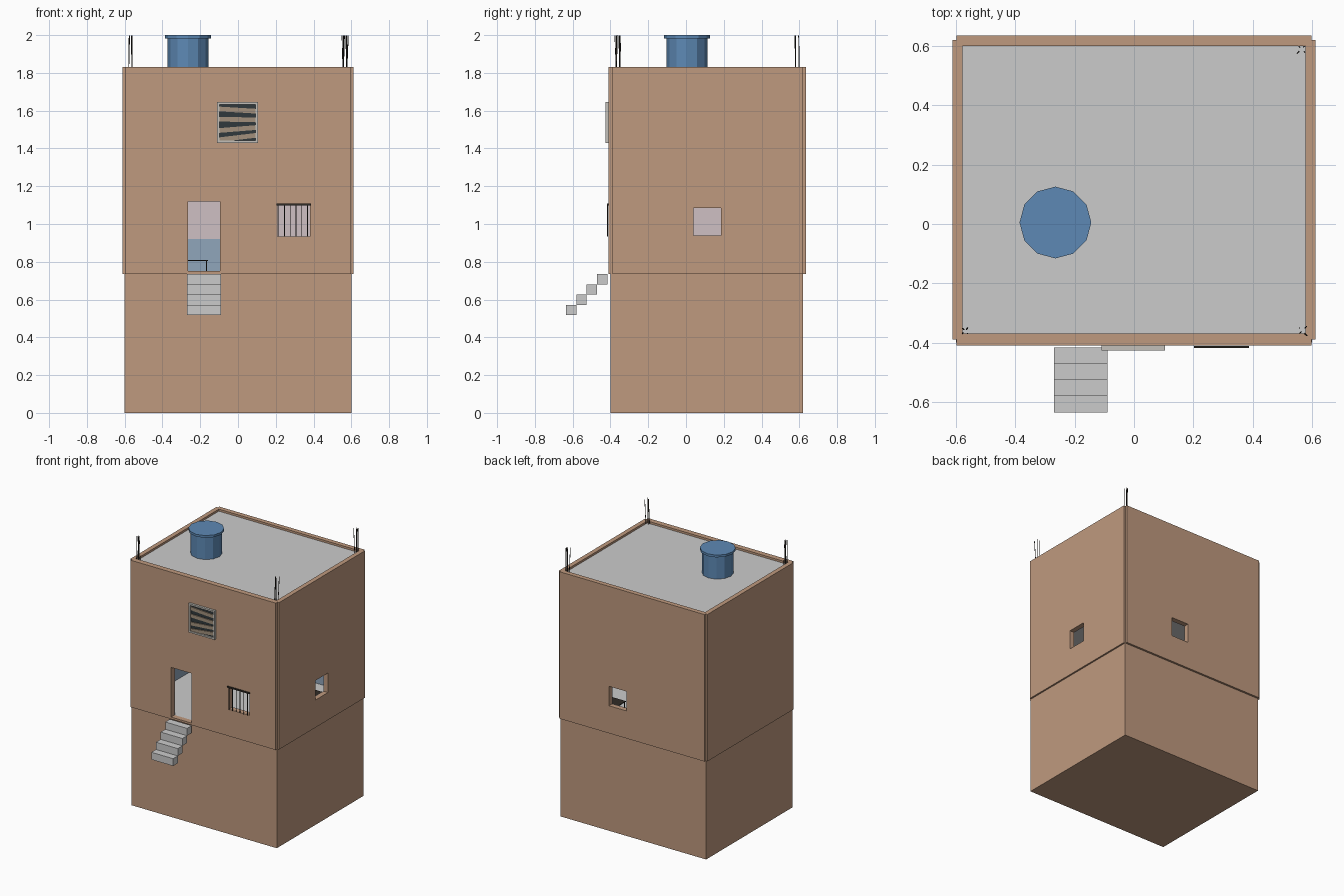
import bpy, bmesh, math, random
from mathutils import Vector

if "Cube" in bpy.data.objects:
    bpy.data.objects.remove(bpy.data.objects["Cube"])

random.seed(4)


def mat(name, rgb):
    m = bpy.data.materials.new(name)
    m.diffuse_color = (*rgb, 1)
    m.use_nodes = True
    m.node_tree.nodes["Principled BSDF"].inputs["Base Color"].default_value = m.diffuse_color
    return m


PLASTER = mat("plaster", (0.52, 0.32, 0.21))
BLUE = mat("tank_blue", (0.11, 0.25, 0.46))
DADO = mat("dado_blue", (0.28, 0.38, 0.50))
PINK = mat("pale_pink", (0.62, 0.53, 0.55))
DARK = mat("dark_iron", (0.03, 0.025, 0.02))
GLASS = mat("dark_pane", (0.03, 0.04, 0.045))
WOOD = mat("board", (0.36, 0.28, 0.20))
FRAME = mat("frame", (0.55, 0.53, 0.49))


def finish(bm, name, m):
    bmesh.ops.recalc_face_normals(bm, faces=bm.faces)
    me = bpy.data.meshes.new(name)
    bm.to_mesh(me)
    bm.free()
    ob = bpy.data.objects.new(name, me)
    bpy.context.collection.objects.link(ob)
    if m:
        me.materials.append(m)
    return ob


def add_box(bm, x0, x1, y0, y1, z0, z1):
    vs = bmesh.ops.create_cube(bm, size=1)["verts"]
    for v in vs:
        v.co = Vector(((x0 + x1) / 2 + v.co.x * (x1 - x0),
                       (y0 + y1) / 2 + v.co.y * (y1 - y0),
                       (z0 + z1) / 2 + v.co.z * (z1 - z0)))
    return vs


def boxes(name, m, *dims):
    bm = bmesh.new()
    for d in dims:
        add_box(bm, *d)
    return finish(bm, name, m)


def cut(ob, *holes):
    for h in holes:
        c = boxes("cutter", None, h)
        c.hide_render = True
        mod = ob.modifiers.new("hole", "BOOLEAN")
        mod.operation, mod.solver, mod.object = "DIFFERENCE", "EXACT", c
        bpy.context.view_layer.objects.active = ob
        bpy.ops.object.modifier_apply(modifier=mod.name)
        bpy.data.objects.remove(c)


def rod(bm, a, b, r, sides=5):
    a, b = Vector(a), Vector(b)
    d = b - a
    vs = bmesh.ops.create_cone(bm, cap_ends=True, segments=sides, radius1=r,
                               radius2=r, depth=d.length)["verts"]
    q = Vector((0, 0, 1)).rotation_difference(d)
    for v in vs:
        v.co = q @ v.co + (a + b) / 2


# Openings: door, barred window, back window, side window
DOOR = (-0.265, -0.095, -0.5, -0.3, 0.75, 1.12)
BARRED = (0.21, 0.38, -0.5, -0.3, 0.935, 1.105)
BACK = (0.045, 0.19, 0.5, 0.7, 0.94, 1.085)
SIDE = (0.5, 0.7, 0.04, 0.185, 0.94, 1.085)

# Solid lower storey
boxes("lower_storey", PLASTER, (-0.6, 0.6, -0.4, 0.62, 0, 0.735))

# Upper walls, slightly overhanging, with notched corners
B, T = 0.735, 1.83
front = boxes("front_wall", PLASTER, (-0.598, 0.598, -0.41, -0.37, B, T))
cut(front, DOOR, BARRED)
back = boxes("back_wall", PLASTER, (-0.598, 0.598, 0.6, 0.635, B, T))
cut(back, BACK)
boxes("left_wall", PLASTER, (-0.612, -0.578, -0.39, 0.62, B, T))
right = boxes("right_wall", PLASTER, (0.578, 0.612, -0.39, 0.62, B, T))
cut(right, SIDE)

# Floors and roof
boxes("room_floor", None, (-0.578, 0.578, -0.37, 0.6, 0.735, 0.75))
boxes("room_ceiling", None, (-0.578, 0.578, -0.37, 0.6, 1.28, 1.30))
boxes("roof", None, (-0.578, 0.578, -0.37, 0.6, 1.79, 1.815))

# Painted room lining: blue below, pale above
for label, m, z0, z1 in (("dado", DADO, 0.75, 0.92), ("upper_paint", PINK, 0.92, 1.28)):
    f = boxes("front_" + label, m, (-0.578, 0.578, -0.37, -0.366, z0, z1))
    cut(f, DOOR)
    b = boxes("back_" + label, m, (-0.578, 0.578, 0.596, 0.6, z0, z1))
    boxes("left_" + label, m, (-0.578, -0.574, -0.366, 0.596, z0, z1))
    r = boxes("right_" + label, m, (0.574, 0.578, -0.366, 0.596, z0, z1))
    if m is PINK:
        cut(f, BARRED)
        cut(b, BACK)
        cut(r, SIDE)

# Furniture inside
def table(name, x, y, w, d, h):
    t = 0.006
    boxes(name, DARK, (x - w, x + w, y - d, y + d, 0.75 + h - t, 0.75 + h),
          *[(x + sx * (w - t) - t / 2, x + sx * (w - t) + t / 2,
             y + sy * (d - t) - t / 2, y + sy * (d - t) + t / 2, 0.75, 0.75 + h - t)
            for sx in (-1, 1) for sy in (-1, 1)])


table("low_table", -0.29, 0.33, 0.13, 0.07, 0.06)
table("stool", 0.36, 0.34, 0.06, 0.06, 0.06)

# Hanging steps up to the door
for i in range(4):
    y, z = -0.635 + 0.0547 * i, 0.518 + 0.0543 * i
    boxes(f"step_{i + 1}", None, (-0.27, -0.09, y, y + 0.0547, z, z + 0.0543))

# Window bars and top rail
bm = bmesh.new()
for i in range(6):
    x = 0.216 + i * 0.0305
    add_box(bm, x - 0.002, x + 0.002, -0.418, -0.414, 0.935, 1.1)
add_box(bm, 0.203, 0.387, -0.419, -0.411, 1.098, 1.108)
finish(bm, "window_bars", DARK)

# Boarded upper window
x0, x1, z0, z1, w = -0.11, 0.105, 1.43, 1.645, 0.012
boxes("boarded_window_frame", FRAME,
      (x0, x0 + w, -0.427, -0.41, z0, z1), (x1 - w, x1, -0.427, -0.41, z0, z1),
      (x0 + w, x1 - w, -0.427, -0.41, z0, z0 + w), (x0 + w, x1 - w, -0.427, -0.41, z1 - w, z1))
boxes("dark_window_pane", GLASS, (x0 + w, x1 - w, -0.414, -0.409, z0 + w, z1 - w))
bm = bmesh.new()
for z, slope in ((1.603, -0.06), (1.553, -0.02), (1.503, 0.08), (1.458, 0.12)):
    for v in add_box(bm, x0 + w, x1 - w, -0.421, -0.414, z - 0.0125, z + 0.0125):
        v.co.z += v.co.x * slope
finish(bm, "window_boards", WOOD)

# Water tank with lid
bm = bmesh.new()
rod(bm, (-0.265, 0.005, 1.81), (-0.265, 0.005, 1.985), 0.108, 12)
rod(bm, (-0.265, 0.005, 1.983), (-0.265, 0.005, 2.0), 0.121, 12)
finish(bm, "water_tank", BLUE)

# Bundles of bare reinforcing rods at three corners
for n, (cx, cy) in enumerate(((-0.57, -0.36), (0.567, -0.36), (0.565, 0.59))):
    bm = bmesh.new()
    for sx in (-1, 1):
        for sy in (-1, 1):
            lean = random.uniform(0.2, 1.5)
            rod(bm, (cx + sx * 0.009, cy + sy * 0.009, 1.80),
                (cx + sx * 0.012 * lean, cy + sy * 0.012 * lean, 1.998), 0.0022)
    finish(bm, f"rebar_bundle_{n + 1}", DARK)
